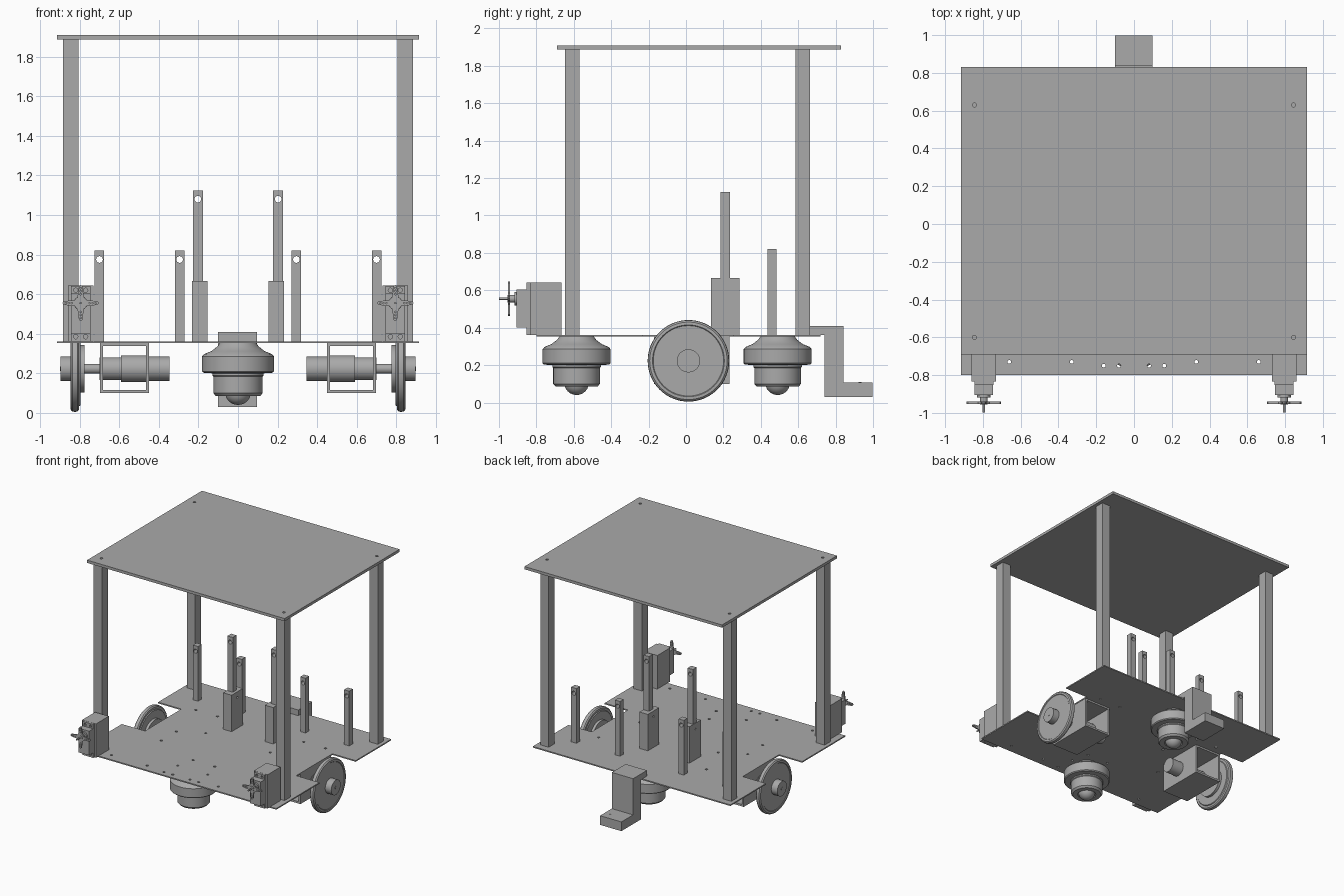
import bpy, bmesh, math
from mathutils import Matrix, Vector

if "Cube" in bpy.data.objects:
    bpy.data.objects.remove(bpy.data.objects["Cube"])

grey = bpy.data.materials.new("plain_grey")
grey.use_nodes = True
grey.diffuse_color = (0.4, 0.4, 0.4, 1)
grey.node_tree.nodes["Principled BSDF"].inputs["Base Color"].default_value = (0.4, 0.4, 0.4, 1)

# Drawing planes: local third axis points along the named world axis
PLANES = {
    "z": Matrix.Identity(4),
    "y": Matrix(((1, 0, 0), (0, 0, -1), (0, 1, 0))).to_4x4(),
    "x": Matrix(((0, 0, 1), (1, 0, 0), (0, 1, 0))).to_4x4(),
}


def add(name, mesh):
    mesh.materials.clear()
    mesh.materials.append(grey)
    ob = bpy.data.objects.new(name, mesh)
    bpy.context.collection.objects.link(ob)
    return ob


def finish(name, bm, smooth=False):
    bmesh.ops.recalc_face_normals(bm, faces=bm.faces[:])
    mesh = bpy.data.meshes.new(name)
    bm.to_mesh(mesh)
    bm.free()
    if smooth:
        mesh.shade_smooth()
        mesh.set_sharp_from_angle(angle=math.radians(32))
    return add(name, mesh)


def box(name, x, y, z):
    bm = bmesh.new()
    bmesh.ops.create_cube(bm, size=1)
    for v in bm.verts:
        v.co = [(r[0] + r[1]) / 2 + c * (r[1] - r[0]) for r, c in zip((x, y, z), v.co)]
    return finish(name, bm)


def rect(u0, u1, v0, v1):
    return [(u0, v0), (u1, v0), (u1, v1), (u0, v1)]


def circle(u, v, r, n=16):
    return [(u + r * math.cos(math.tau * i / n), v + r * math.sin(math.tau * i / n)) for i in range(n)]


def plate(name, axis, lo, hi, outlines):
    """Extrude an outline (further outlines are holes) between lo and hi along axis."""
    curve = bpy.data.curves.new(name, "CURVE")
    curve.dimensions = "2D"
    curve.fill_mode = "BOTH"
    curve.extrude = (hi - lo) / 2
    for pts in outlines:
        s = curve.splines.new("POLY")
        s.points.add(len(pts) - 1)
        for p, (u, v) in zip(s.points, pts):
            p.co = (u, v, 0, 1)
        s.use_cyclic_u = True
    tmp = bpy.data.objects.new(name + "_outline", curve)
    mesh = bpy.data.meshes.new_from_object(tmp)
    bpy.data.objects.remove(tmp)
    bm = bmesh.new()
    bm.from_mesh(mesh)
    bpy.data.meshes.remove(mesh)
    bmesh.ops.remove_doubles(bm, verts=bm.verts[:], dist=1e-5)
    shift = Vector([(lo + hi) / 2 if a == axis else 0 for a in "xyz"])
    bm.transform(Matrix.Translation(shift) @ PLANES[axis])
    for f in bm.faces:
        f.smooth = False
    return finish(name, bm)


def lathe(name, profile, axis, centre, flip=False, n=48):
    """Turn (radius, height) points around an axis through centre."""
    bm = bmesh.new()
    vs = [bm.verts.new((r, 0, -h if flip else h)) for r, h in profile]
    es = [bm.edges.new(p) for p in zip(vs, vs[1:])]
    bmesh.ops.spin(bm, geom=vs + es, cent=(0, 0, 0), axis=(0, 0, 1), angle=math.tau, steps=n)
    bmesh.ops.remove_doubles(bm, verts=bm.verts[:], dist=1e-5)
    bm.transform(Matrix.Translation(centre) @ PLANES[axis])
    return finish(name, bm, True)


def rod(name, axis, centre, r, h0, h1, flip=False, n=32):
    return lathe(name, [(0, h0), (r, h0), (r, h1), (0, h1)], axis, centre, flip, n)


SIDES = (("left", 1), ("right", -1))

# Top plate with corner screw holes
corners = [(s * 0.845, y) for s in (1, -1) for y in (0.63, -0.6)]
plate("top_plate", "z", 1.887, 1.91,
      [rect(-0.915, 0.915, -0.69, 0.83)] + [circle(x, y, 0.011) for x, y in corners])

# Base plate with wheel notches and screw holes
half = [(0.915, -0.8), (0.915, -0.23), (0.7, -0.23), (0.7, 0.25), (0.915, 0.25), (0.915, 0.72)]
outline = half + [(-x, y) for x, y in reversed(half)]
spots = [(0.66, -0.73), (0.33, -0.73), (0.16, -0.75), (0.08, -0.75), (0.1, -0.45), (0.14, -0.6),
         (0.5, -0.3), (0.5, -0.1), (0.3, 0.0), (0.6, 0.3), (0.4, 0.3)]
plate("base_plate", "z", 0.352, 0.362,
      [outline] + [circle(s * x, y, 0.01, 10) for x, y in spots for s in (1, -1)])

# Ball casters under the base
caster = [(0, 0.355), (0.09, 0.355), (0.105, 0.335), (0.135, 0.312), (0.172, 0.297), (0.182, 0.285),
          (0.182, 0.21), (0.175, 0.203), (0.13, 0.2), (0.13, 0.19), (0.125, 0.185), (0.125, 0.1),
          (0.112, 0.085), (0.072, 0.085), (0.066, 0.095), (0, 0.095)]
for where, y in (("front", -0.585), ("back", 0.49)):
    lathe(where + "_caster_housing", caster, "z", (0, y, 0))
    arc = [(0.066 * math.sin(a), 0.106 - 0.066 * math.cos(a)) for a in [math.pi * i / 12 for i in range(13)]]
    lathe(where + "_caster_ball", arc, "z", (0, y, 0))

# Stepped bracket at the back
step = [(0.66, 0.36), (0.74, 0.36), (0.74, 0.03), (0.998, 0.03), (0.998, 0.107),
        (0.843, 0.107), (0.843, 0.41), (0.66, 0.41)]
plate("rear_step_bracket", "x", -0.1, 0.097, [step])
for name, s in SIDES:
    rod(name + "_step_hole_rim", "z", (s * 0.05, 0.93, 0), 0.008, 0.1, 0.109, n=12)

wheel = [(0, 0.775), (0.12, 0.775), (0.12, 0.797), (0.185, 0.797), (0.19, 0.803), (0.207, 0.803),
         (0.216, 0.811), (0.218, 0.824), (0.216, 0.837), (0.207, 0.845), (0.192, 0.846),
         (0.188, 0.842), (0, 0.842)]

for name, s in SIDES:
    def span(a, b):
        return tuple(sorted((s * a, s * b)))

    # Corner legs
    for where, y in (("front", -0.608), ("back", 0.625)):
        box(f"{where}_{name}_leg", span(0.807, 0.885), (y - 0.039, y + 0.039), (0.36, 1.888))

    # Upright posts with cross holes, and the blocks that brace the tall ones
    posts = [("tall_post", 0.203, 0.025, 0.185, 0.234, 1.125),
             ("inner_short_post", 0.295, 0.024, 0.437, 0.485, 0.82),
             ("outer_short_post", 0.7, 0.024, 0.437, 0.485, 0.82)]
    for part, x, w, y0, y1, top in posts:
        plate(f"{name}_{part}", "y", y0, y1,
              [rect(s * x - w, s * x + w, 0.36, top), circle(s * x, top - 0.045, 0.017)])
    plate(name + "_post_block", "x", *span(0.154, 0.232),
          [rect(0.135, 0.285, 0.36, 0.667), circle(0.21, 0.62, 0.009, 12)])

    # Drive wheel, hub and motor
    axle = (0, 0.013, 0.223)
    flip = s < 0
    lathe(name + "_wheel", wheel, "x", axle, flip, 64)
    rod(name + "_wheel_hub", "x", axle, 0.062, 0.83, 0.898, flip)
    rod(name + "_wheel_pin", "x", axle, 0.012, 0.89, 0.9, flip, 12)
    rod(name + "_motor_shaft", "x", axle, 0.025, 0.66, 0.79, flip)
    rod(name + "_gearbox", "x", axle, 0.058, 0.58, 0.7, flip)
    rod(name + "_motor_collar", "x", axle, 0.068, 0.465, 0.59, flip)
    rod(name + "_motor_can", "x", axle, 0.061, 0.345, 0.48, flip)

    # Square tube holding the motor
    plate(name + "_motor_bracket", "y", -0.17, 0.232,
          [rect(*span(0.45, 0.697), 0.1, 0.353), rect(*span(0.466, 0.681), 0.116, 0.337)])

    # Servo with mount, tabs, case and gear head
    cx = s * 0.795
    box(name + "_servo_mount", (cx - 0.064, cx + 0.064), (-0.835, -0.665), (0.36, 0.643))
    screws = [circle(cx + d, z, 0.011, 10) for d in (-0.025, 0.025) for z in (0.385, 0.62)]
    plate(name + "_servo_tabs", "y", -0.853, -0.835, [rect(cx - 0.05, cx + 0.05, 0.362, 0.642)] + screws)
    box(name + "_servo_case", (cx - 0.049, cx + 0.049), (-0.905, -0.71), (0.402, 0.605))
    spindle = (cx, 0, 0.555)
    rod(name + "_servo_gear_head", "y", spindle, 0.035, 0.9, 0.918)
    rod(name + "_servo_spline", "y", spindle, 0.02, 0.91, 0.955)
    rod(name + "_servo_screw", "y", spindle, 0.006, 0.95, 0.999, n=12)

    # Four-armed horn with tapering arms and small holes
    star, holes = [], []
    for k in range(4):
        turn = Matrix.Rotation(k * math.pi / 2, 2)
        arm = [(0.024, -0.024), (0.03, -0.016), (0.085, -0.009), (0.092, 0), (0.085, 0.009), (0.03, 0.016)]
        star += [turn @ Vector(p) for p in arm]
        holes += [turn @ Vector((r, 0)) for r in (0.045, 0.06, 0.075)]
    plate(name + "_servo_horn", "y", -0.952, -0.941,
          [[(cx + p.x, 0.555 + p.y) for p in star]]
          + [circle(cx + h.x, 0.555 + h.y, 0.004, 8) for h in holes])
